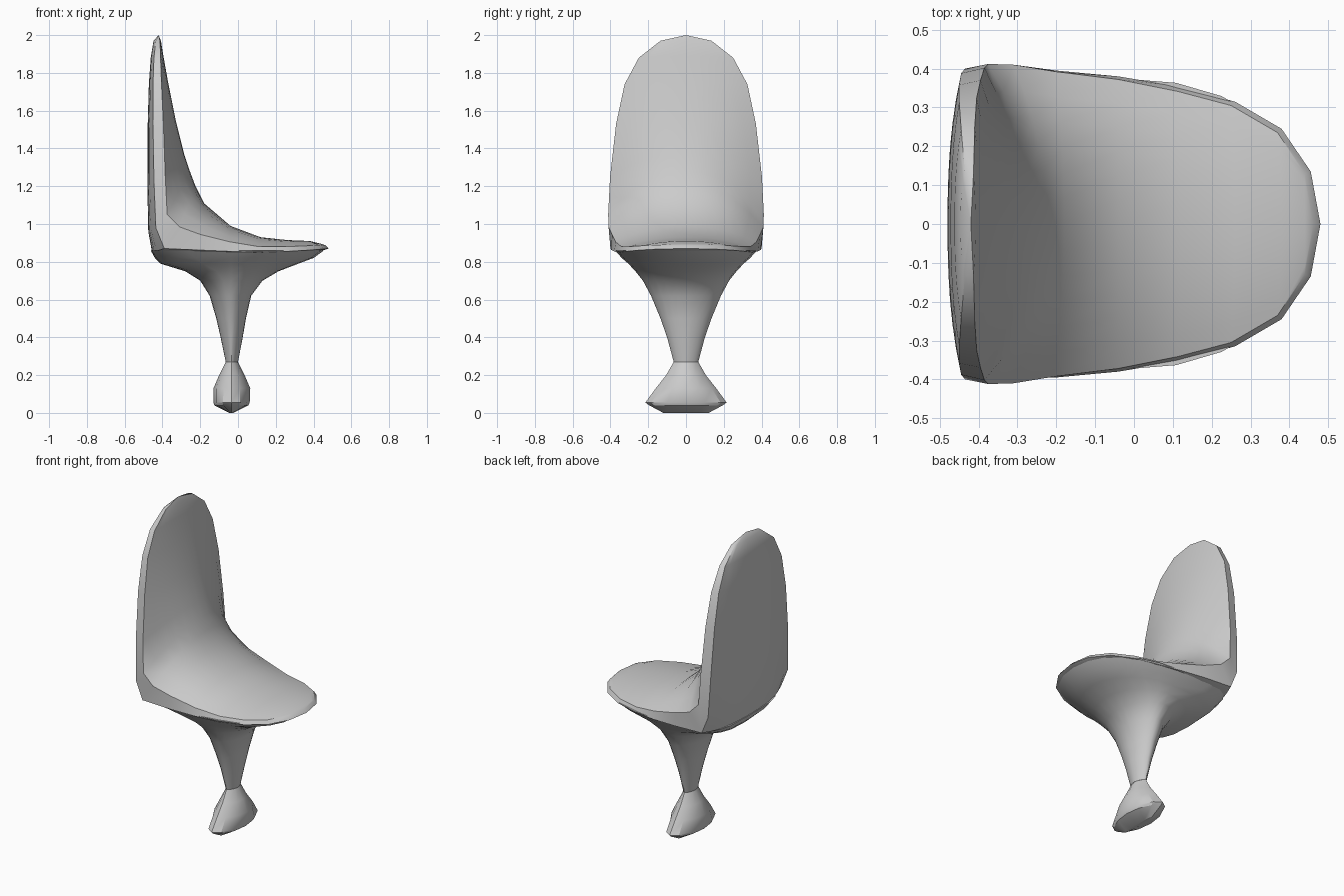
import bpy, bmesh, math


def loft(name, rings, angle):
    """Skin a list of equal-length closed rings into a smooth capped solid."""
    bm = bmesh.new()
    rows = [[bm.verts.new(p) for p in ring] for ring in rings]
    n = len(rows[0])
    for a, b in zip(rows, rows[1:]):
        for i in range(n):
            j = (i + 1) % n
            bm.faces.new((a[i], a[j], b[j], b[i]))
    bm.faces.new(rows[0])
    bm.faces.new(rows[-1])
    bmesh.ops.remove_doubles(bm, verts=bm.verts, dist=0.0005)
    bmesh.ops.dissolve_degenerate(bm, edges=bm.edges, dist=0.0005)
    bmesh.ops.recalc_face_normals(bm, faces=bm.faces)
    mesh = bpy.data.meshes.new(name)
    bm.to_mesh(mesh)
    bm.free()
    obj = bpy.data.objects.new(name, mesh)
    bpy.context.collection.objects.link(obj)
    bpy.context.view_layer.objects.active = obj
    bpy.ops.object.select_all(action='DESELECT')
    obj.select_set(True)
    bpy.ops.object.shade_smooth_by_angle(angle=math.radians(angle))
    return obj


# Seat and backrest: cross-sections from seat tip to top of back.
# front centre (x, z), upper rim (x, y, z), lower rim (x, y, z), rear centre (x, z)
stations = [
    ((.462, .888), (.462, 0, .888), (.48, 0, .87), (.48, .87)),
    ((.44, .895), (.44, .13, .89), (.455, .135, .868), (.455, .862)),
    ((.38, .91), (.37, .235, .885), (.38, .245, .862), (.38, .85)),
    ((.26, .915), (.25, .305, .88), (.26, .315, .855), (.26, .84)),
    ((.12, .93), (.11, .342, .88), (.11, .355, .85), (.11, .83)),
    ((-.04, .99), (-.04, .372, .905), (-.04, .38, .855), (-.04, .82)),
    ((-.18, 1.11), (-.2, .392, .945), (-.2, .395, .862), (-.25, .81)),
    ((-.225, 1.2), (-.31, .41, .985), (-.39, .40, .87), (-.455, .85)),
    ((-.255, 1.28), (-.375, .412, 1.05), (-.435, .40, .98), (-.475, .96)),
    ((-.285, 1.37), (-.385, .402, 1.25), (-.445, .388, 1.23), (-.48, 1.2)),
    ((-.33, 1.55), (-.395, .37, 1.53), (-.45, .358, 1.53), (-.478, 1.53)),
    ((-.37, 1.75), (-.405, .325, 1.74), (-.45, .315, 1.74), (-.472, 1.74)),
    ((-.395, 1.89), (-.41, .25, 1.88), (-.445, .245, 1.88), (-.462, 1.88)),
    ((-.408, 1.97), (-.413, .135, 1.97), (-.435, .13, 1.97), (-.447, 1.97)),
    ((-.42, 2.0), (-.42, 0, 2.0), (-.42, 0, 2.0), (-.42, 2.0)),
]


def bow(centre, rim, steps, power):
    """Arc from the left rim over the centre line to the right rim."""
    pts = []
    for i in range(steps + 1):
        t = 1 - 2 * i / steps
        f = abs(t) ** power
        pts.append((centre[0] + (rim[0] - centre[0]) * f, rim[1] * t,
                    centre[1] + (rim[2] - centre[1]) * f))
    return pts


loft("seat_and_backrest",
     [bow(c, r, 12, 2.1) + bow(b, q, 12, 2.5)[::-1] for c, r, q, b in stations], 38)

# Pedestal: foot, stem and flared underside
# (z, x min, x max, half width, front roundness, back roundness)
flare = [
    (.27, -.065, 0.0, .065, 1.6, 1.6),
    (.40, -.092, .025, .10, 1.7, 1.7),
    (.50, -.115, .042, .135, 1.8, 1.8),
    (.62, -.150, .07, .185, 1.8, 1.8),
    (.70, -.20, .13, .228, 1.9, 2.0),
    (.75, -.28, .215, .268, 2.0, 2.4),
    (.79, -.41, .32, .305, 2.0, 3.0),
    (.82, -.44, .40, .34, 2.1, 3.6),
    (.86, -.462, .455, .375, 2.2, 4.5),
]
foot = [
    (0.0, -.045, -.025, .12, 2, 2),
    (.04, -.125, .055, .195, 1.9, 1.9),
    (.055, -.13, .062, .215, 1.8, 1.8),
    (.13, -.13, .065, .16, 1.7, 1.7),
    (.20, -.10, .035, .105, 1.6, 1.6),
    (.27, -.065, 0.0, .065, 1.6, 1.6),
]


def oval(z, x0, x1, w, n_front, n_back, sides):
    """Superellipse ring around the stem axis."""
    ring = []
    for i in range(sides):
        a = 2 * math.pi * i / sides
        c, s = math.cos(a), math.sin(a)
        n = n_front if c > 0 else n_back
        x = math.copysign(abs(c) ** (2 / n), c) if abs(c) > 1e-6 else 0
        y = math.copysign(abs(s) ** (2 / n), s) if abs(s) > 1e-6 else 0
        ring.append((-.035 + x * (x1 + .035 if x > 0 else -.035 - x0), y * w, z))
    return ring


loft("flared_stem", [oval(*r, 24) for r in flare], 38)
loft("foot", [oval(*r, 12) for r in foot], 30)
